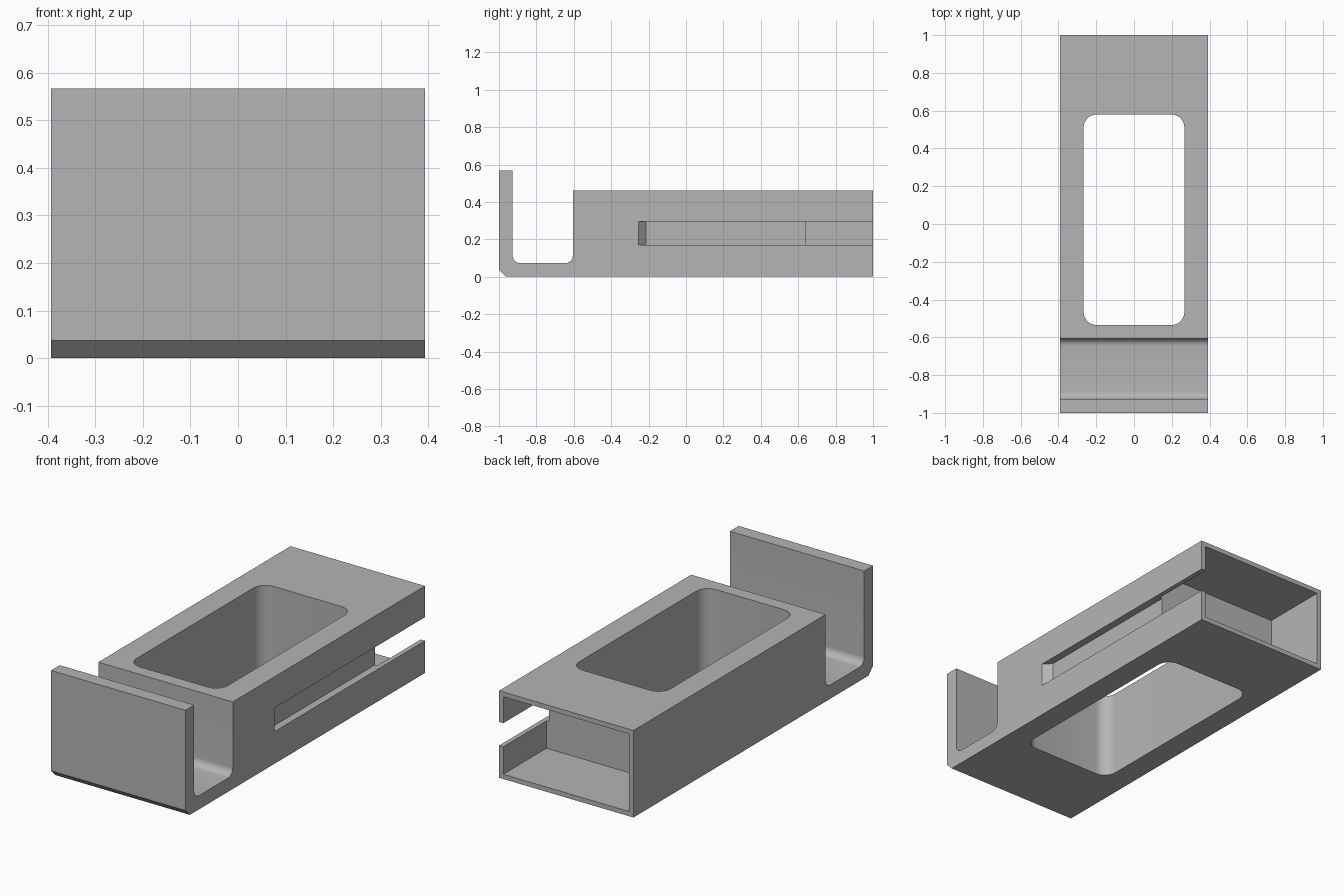
import bpy, bmesh, math
from mathutils import Vector

cube = bpy.data.objects.get("Cube")
if cube:
    bpy.data.objects.remove(cube, do_unlink=True)

HALF_W = 0.393   # half width of the part

grey = bpy.data.materials.new("plain grey")
grey.use_nodes = True
grey.diffuse_color = (0.46, 0.46, 0.46, 1)
grey.node_tree.nodes["Principled BSDF"].inputs["Base Color"].default_value = grey.diffuse_color


def arc(cx, cy, r, start, end, steps=8):
    """Points along an arc, angles in degrees."""
    angles = [math.radians(start + (end - start) * i / steps) for i in range(steps + 1)]
    return [(cx + r * math.cos(a), cy + r * math.sin(a)) for a in angles]


def prism(name, outline, to_3d, sweep):
    """Closed solid made by sweeping a flat outline along a vector."""
    bm = bmesh.new()
    face = bm.faces.new([bm.verts.new(to_3d(a, b)) for a, b in outline])
    swept = bmesh.ops.extrude_face_region(bm, geom=[face])["geom"]
    bmesh.ops.translate(bm, vec=Vector(sweep),
                        verts=[v for v in swept if isinstance(v, bmesh.types.BMVert)])
    bmesh.ops.recalc_face_normals(bm, faces=bm.faces)
    mesh = bpy.data.meshes.new(name)
    bm.to_mesh(mesh)
    bm.free()
    mesh.materials.append(grey)
    obj = bpy.data.objects.new(name, mesh)
    bpy.context.collection.objects.link(obj)
    return obj


def rectangle(x0, y0, x1, y1):
    return [(x0, y0), (x1, y0), (x1, y1), (x0, y1)]


# Body: side profile with front lip, filleted trough and chamfered toe
r = 0.04
front, trough_front, trough_back, floor = -1, -0.927, -0.605, 0.073
profile = [(front, 0.037), (front + 0.037, 0), (1, 0), (1, 0.46), (trough_back, 0.46)]
profile += arc(trough_back - r, floor + r, r, 0, -90)
profile += arc(trough_front + r, floor + r, r, 270, 180)
profile += [(trough_front, 0.567), (front, 0.567)]
body = prism("bracket_body", profile, lambda y, z: (-HALF_W, y, z), (2 * HALF_W, 0, 0))

# Vertical window with rounded corners
hx, y0, y1, r = 0.267, -0.535, 0.58, 0.07
window = (arc(hx - r, y1 - r, r, 0, 90) + arc(r - hx, y1 - r, r, 90, 180)
          + arc(r - hx, y0 + r, r, 180, 270) + arc(hx - r, y0 + r, r, 270, 360))
window_cutter = prism("window_cutter", window, lambda x, y: (x, y, -0.1), (0, 0, 0.8))

# Rear pocket with thin walls
wall = 0.025
pocket_cutter = prism("pocket_cutter",
                      rectangle(wall - HALF_W, wall, HALF_W - wall, 0.46 - wall),
                      lambda x, z: (x, 0.64, z), (0, 0.5, 0))

# Shallow side slot with a slanted front end, open at the rear
depth, slot_y, out = 0.04, -0.255, 0.04
slot = [(HALF_W + out, slot_y - out), (HALF_W - depth, slot_y + depth),
        (HALF_W - depth, 1.1), (HALF_W + out, 1.1)]
slot_cutter = prism("slot_cutter", slot, lambda x, y: (x, y, 0.17), (0, 0, 0.125))

# Cut the openings and bake the result
cutters = [window_cutter, pocket_cutter, slot_cutter]
for cutter in cutters:
    cutter.hide_render = True
    mod = body.modifiers.new(cutter.name, "BOOLEAN")
    mod.operation = "DIFFERENCE"
    mod.solver = "EXACT"
    mod.object = cutter
bpy.context.view_layer.update()
depsgraph = bpy.context.evaluated_depsgraph_get()
baked = bpy.data.meshes.new_from_object(body.evaluated_get(depsgraph))
body.modifiers.clear()
body.data = baked
for cutter in cutters:
    bpy.data.objects.remove(cutter, do_unlink=True)

# Smooth fillets, sharp edges
bpy.ops.object.select_all(action="DESELECT")
body.select_set(True)
bpy.context.view_layer.objects.active = body
bpy.ops.object.shade_smooth_by_angle(angle=math.radians(30))
